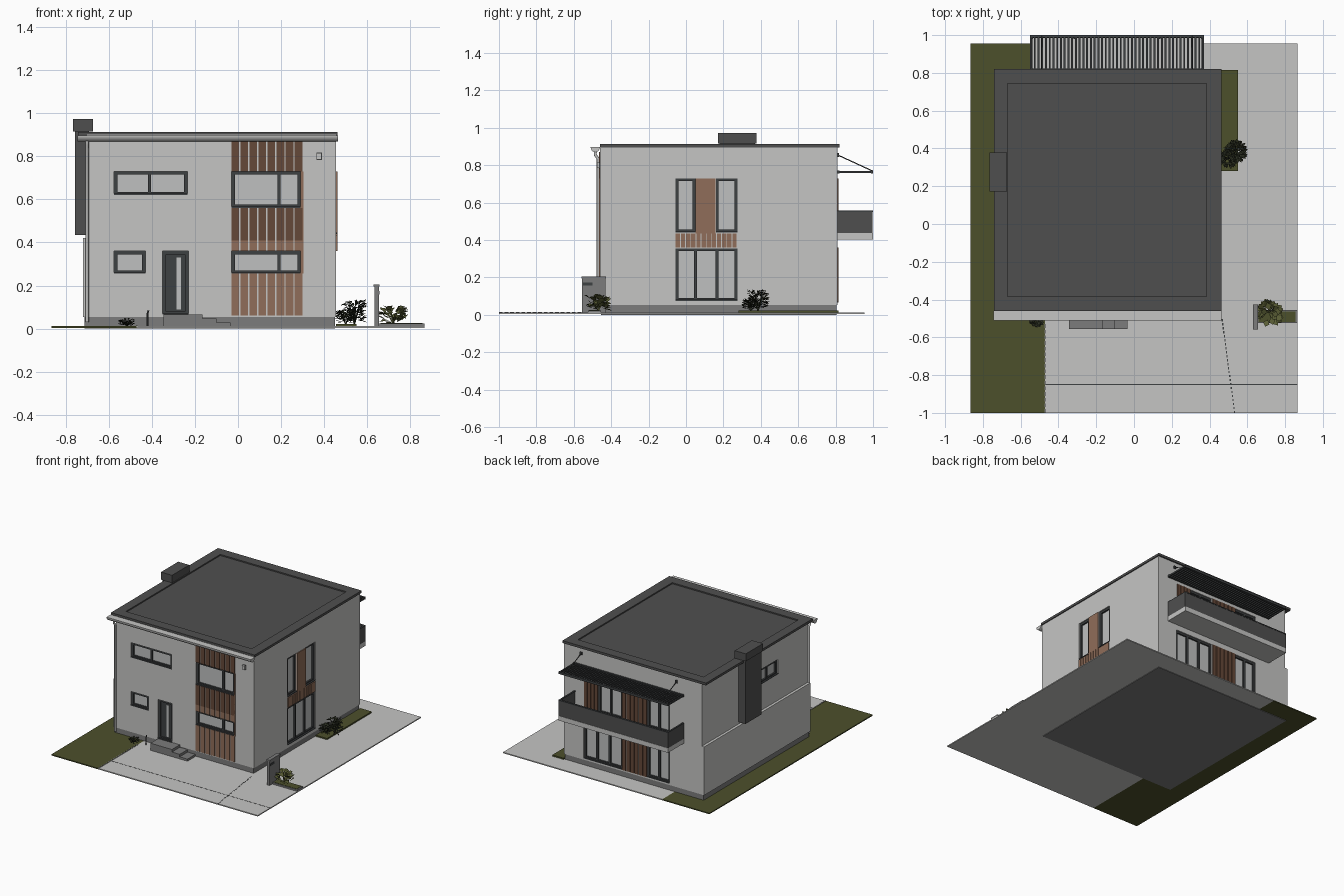
import bpy, bmesh, math, random
from mathutils import Vector, Matrix

random.seed(4)
if "Cube" in bpy.data.objects:
    bpy.data.objects.remove(bpy.data.objects["Cube"])


def material(name, r, g, b):
    m = bpy.data.materials.new(name)
    m.use_nodes = True
    m.diffuse_color = (r, g, b, 1)
    m.node_tree.nodes["Principled BSDF"].inputs["Base Color"].default_value = (r, g, b, 1)
    return m


RENDER = material("light render", .56, .56, .55)
GLASS = material("pale glass", .52, .53, .53)
ROOF = material("roof grey", .078, .078, .078)
FRAME = material("anthracite", .048, .052, .054)
STONE = material("plinth grey", .2, .2, .2)
WOOD = material("wood", .28, .155, .1)
DARKWOOD = material("dark wood", .13, .065, .04)
GRASS = material("grass", .073, .08, .024)
LEAF = material("leaf", .1, .11, .035)
DARKLEAF = material("dark leaf", .022, .026, .014)


def finish(bm, name, mat):
    mesh = bpy.data.meshes.new(name)
    bmesh.ops.recalc_face_normals(bm, faces=bm.faces)
    bm.to_mesh(mesh)
    bm.free()
    ob = bpy.data.objects.new(name, mesh)
    mesh.materials.append(mat)
    bpy.context.collection.objects.link(ob)
    return ob


def boxes(name, mat, items):
    """One object from boxes given as (x0, x1, y0, y1, z0, z1)."""
    bm = bmesh.new()
    for x0, x1, y0, y1, z0, z1 in items:
        m = Matrix.Translation(((x0 + x1) / 2, (y0 + y1) / 2, (z0 + z1) / 2))
        m = m @ Matrix.Diagonal((abs(x1 - x0), abs(y1 - y0), abs(z1 - z0), 1))
        bmesh.ops.create_cube(bm, size=1, matrix=m)
    return finish(bm, name, mat)


def extrude(name, mat, pts, vec):
    bm = bmesh.new()
    face = bm.faces.new([bm.verts.new(p) for p in pts])
    new = bmesh.ops.extrude_face_region(bm, geom=[face])["geom"]
    bmesh.ops.translate(bm, vec=vec, verts=[v for v in new if isinstance(v, bmesh.types.BMVert)])
    return finish(bm, name, mat)


def pipe(name, mat, pts, radius):
    cu = bpy.data.curves.new(name, "CURVE")
    cu.dimensions = "3D"
    cu.bevel_depth, cu.bevel_resolution, cu.use_fill_caps = radius, 2, True
    sp = cu.splines.new("POLY")
    sp.points.add(len(pts) - 1)
    for p, co in zip(sp.points, pts):
        p.co = (*co, 1)
    cu.materials.append(mat)
    ob = bpy.data.objects.new(name, cu)
    bpy.context.collection.objects.link(ob)
    return ob


X0, X1, Y0, Y1 = -.70, .455, -.46, .81


def on_wall(side, a0, a1, d0, d1, z0, z1):
    """Box on a wall: a runs along it, d points outward."""
    if side == "front":
        return (a0, a1, Y0 - d1, Y0 - d0, z0, z1)
    if side == "back":
        return (a0, a1, Y1 + d0, Y1 + d1, z0, z1)
    if side == "right":
        return (X1 + d0, X1 + d1, a0, a1, z0, z1)
    return (X0 - d1, X0 - d0, a0, a1, z0, z1)


# Ground
boxes("paving", RENDER, [(-.47, .865, -1, .955, .004, .012)])
boxes("lawn", GRASS, [(-.865, -.47, -1, .955, .004, .012)])
boxes("paving_joint", FRAME, [(-.47, .865, -.852, -.848, .01, .0128)])
dots = []
for i in range(24):
    t = i / 23
    x, y = .467 + .065 * t, -.51 - .485 * t
    dots.append((x - .003, x + .003, y - .006, y + .006, .01, .013))
boxes("drive_marking", FRAME, dots)
boxes("lawn_edging", STONE, [(-.474, -.466, -1 + i * .03, -.98 + i * .03, .01, .015) for i in range(16)])
boxes("side_bed", GRASS, [(X1, .55, .28, .815, .01, .022)])
boxes("front_bed_curb", STONE, [(.655, .865, -.525, -.455, .01, .024)])
boxes("front_bed_soil", GRASS, [(.66, .855, -.518, -.462, .012, .026)])

# House body
boxes("footing", STONE, [(-.712, .45, -.455, .805, 0, .056)])
walls = extrude("walls", RENDER, [(-.72, Y0, .053), (X1, Y0, .053), (X1, Y0, .9), (X0, Y0, .9),
                                  (X0, Y0, .42), (-.72, Y0, .42)], (0, Y1 - Y0, 0))

# Windows: side, start, end, bottom, top, mullion positions
WINDOWS = [
    ("front", -.575, -.235, .62, .73, [-.41]),
    ("front", -.575, -.43, .255, .36, []),
    ("front", -.03, .29, .56, .73, [.19]),
    ("front", -.03, .29, .255, .36, [.19]),
    ("right", -.055, .05, .44, .73, []),
    ("right", .16, .275, .44, .73, []),
    ("right", -.055, .275, .075, .355, [.05, .165]),
    ("back", -.03, .17, .44, .73, [.07]),
    ("back", -.43, -.24, .44, .73, [-.335]),
    ("back", -.03, .29, .065, .36, [.08, .185]),
    ("back", -.43, -.24, .065, .36, [-.335]),
    ("left", -.1, .14, .62, .73, [.02]),
]
DOOR = ("front", -.35, -.23, .065, .36, [])
cutter = boxes("opening_cutter", RENDER,
               [on_wall(s, a, b, -.03, .05, z0, z1) for s, a, b, z0, z1, _ in WINDOWS + [DOOR]])
cutter.hide_render = True
mod = walls.modifiers.new("openings", "BOOLEAN")
mod.object, mod.operation, mod.solver = cutter, "DIFFERENCE", "EXACT"
bpy.context.view_layer.objects.active = walls
bpy.ops.object.modifier_apply(modifier=mod.name)
bpy.data.objects.remove(cutter)

bars, panes, W = [], [], .015
for s, a, b, z0, z1, mull in WINDOWS + [DOOR]:
    for p, q in [(a, a + W), (b - W, b)] + [(m - W / 2, m + W / 2) for m in mull]:
        bars.append(on_wall(s, p, q, -.03, -.008, z0, z1))
    for p, q in [(z0, z0 + W), (z1 - W, z1)]:
        bars.append(on_wall(s, a, b, -.03, -.008, p, q))
    # sill
    bars.append(on_wall(s, a, b, -.03, .004, z0, z0 + .006))
    if s != "front" or a != DOOR[1]:
        panes.append(on_wall(s, a, b, -.03, -.02, z0, z1))
boxes("window_frames", FRAME, bars)
boxes("window_glass", GLASS, panes)
boxes("front_door", FRAME, [on_wall("front", -.34, -.24, -.03, -.016, .07, .35)])
boxes("door_light", GLASS, [on_wall("front", -.285, -.265, -.02, -.013, .09, .33)])


# Timber cladding
def cladding(name, mat, side, a0, a1, z0, z1, count):
    step = (a1 - a0) / count
    boxes(name, mat, [on_wall(side, a0 + i * step, a0 + (i + .84) * step, -.002, .006, z0, z1)
                      for i in range(count)])


for z0, z1, mat in [(.06, .255, WOOD), (.36, .41, WOOD), (.41, .56, DARKWOOD), (.73, .87, DARKWOOD)]:
    cladding("front_cladding", mat, "front", -.03, .305, z0, z1, 8)
boxes("front_cladding_edge", WOOD, [on_wall("front", .291, .303, -.002, .006, .255, .73)])
cladding("side_cladding_low", WOOD, "right", -.055, .275, .36, .435, 12)
boxes("side_cladding_high", WOOD, [on_wall("right", .052, .158, -.002, .006, .435, .73)])
for a0, a1, z0, z1, n in [(-.24, -.03, .065, .36, 6), (-.24, -.03, .44, .73, 6), (.17, .29, .44, .73, 4)]:
    cladding("back_cladding", DARKWOOD, "back", a0, a1, z0, z1, n)

# Roof with recessed centre
boxes("roof_deck", ROOF, [(-.72, .44, -.44, .8, .893, .904)])
boxes("roof_rim", ROOF, [(-.742, -.67, Y0, .82, .895, .913), (.385, .462, Y0, .82, .895, .913),
                         (-.67, .385, Y0, -.385, .895, .913), (-.67, .385, .745, .82, .895, .913)])

# Gutter and downpipe
arc = [(-.745, -.485 + .025 * math.cos(t), .897 + .028 * math.sin(t))
       for t in [math.pi + i * math.pi / 8 for i in range(9)]]
extrude("gutter", RENDER, arc, (1.208, 0, 0))
pipe("downpipe", RENDER, [(-.70, -.485, .875), (-.70, -.485, .855), (-.70, -.47, .835), (-.70, -.47, .03)], .008)

# Chimney
boxes("chimney", ROOF, [(-.757, -.69, .18, .37, .435, .92), (-.766, -.673, .172, .378, .915, .972)])

# Entrance steps
boxes("entrance_steps", STONE, [(-.345, -.165, -.555, Y0, .01, .066), (-.165, -.1, -.555, Y0, .01, .047),
                                (-.1, -.035, -.555, Y0, .01, .028)])
pipe("path_light", FRAME, [(-.42, -.5, .01), (-.42, -.5, .07), (-.415, -.5, .085)], .004)
boxes("wall_lamp", RENDER, [on_wall("front", .365, .387, 0, .015, .785, .815)])
boxes("wall_lamp_rim", FRAME, [on_wall("front", .363, .389, 0, .004, .783, .817)])

# Balcony
BX0, BX1 = -.55, .37
boxes("balcony_floor", RENDER, [(BX0, BX1, Y1, 1, .402, .437)])
boxes("balcony_railing", ROOF, [(BX0, BX1, .99, .998, .437, .55), (BX0, BX0 + .008, Y1, .998, .437, .55),
                                (BX1 - .008, BX1, Y1, .998, .437, .55)])
posts = [BX0 + .01 + i * (BX1 - BX0 - .02) / 4 for i in range(5)]
boxes("railing_posts", FRAME, [(x - .006, x + .006, .98, .992, .437, .555) for x in posts])
boxes("handrail", FRAME, [(BX0, BX1, .985, 1, .55, .557), (BX0, BX0 + .012, Y1, 1, .55, .557),
                          (BX1 - .012, BX1, Y1, 1, .55, .557)])

# Slatted canopy with tie rods
slats = [(BX0, BX1, .988, 1, .755, .772), (BX0, BX1, Y1, .822, .755, .772)]
for i in range(47):
    x = BX0 + i * (BX1 - BX0 - .01) / 46
    slats.append((x, x + .01, Y1, 1, .757, .769))
boxes("canopy", FRAME, slats)
for x in (BX0 + .06, BX1 - .06):
    pipe("canopy_rod", FRAME, [(x, Y1, .855), (x, .995, .77)], .003)
    boxes("rod_anchor", FRAME, [(x - .008, x + .008, Y1, .818, .845, .865)])

# Mailbox wall
boxes("mailbox_wall", STONE, [(.632, .654, -.555, -.43, .01, .2), (.629, .657, -.558, -.427, .195, .205)])
boxes("mailbox_slot", FRAME, [(.653, .657, -.55, -.5, .158, .174)])


# Plants made of folded leaves
def plant(name, mat, centre, spread, height, count, length, width):
    bm = bmesh.new()
    for _ in range(count):
        a, r = random.uniform(0, math.tau), math.sqrt(random.random()) * spread
        base = Vector(centre) + Vector((math.cos(a) * r, math.sin(a) * r, random.uniform(.15, 1) * height))
        out = Vector((math.cos(a), math.sin(a), random.uniform(-.3, .9))).normalized() * length
        side = Vector((-math.sin(a), math.cos(a), random.uniform(-.4, .4))) * width / 2
        mid = base + out * .55 + Vector((0, 0, length * .12))
        pts = [base, mid + side, base + out, mid - side]
        bm.faces.new([bm.verts.new(p) for p in pts])
    for _ in range(5):
        a = random.uniform(0, math.tau)
        tip = Vector((math.cos(a) * spread * .7, math.sin(a) * spread * .7, height * .8))
        d = Vector((.003, .003, 0))
        c = Vector(centre)
        bm.faces.new([bm.verts.new(p) for p in (c - d, c + d, c + tip + d, c + tip - d)])
    return finish(bm, name, mat)


plant("broadleaf_shrub", LEAF, (.72, -.47, .02), .04, .065, 45, .045, .035)
plant("side_shrub_large", DARKLEAF, (.54, .385, .02), .04, .1, 170, .028, .012)
plant("side_shrub_small", DARKLEAF, (.5, .345, .02), .03, .06, 110, .026, .012)
plant("front_shrub", DARKLEAF, (-.515, -.51, .01), .028, .03, 90, .016, .012)
